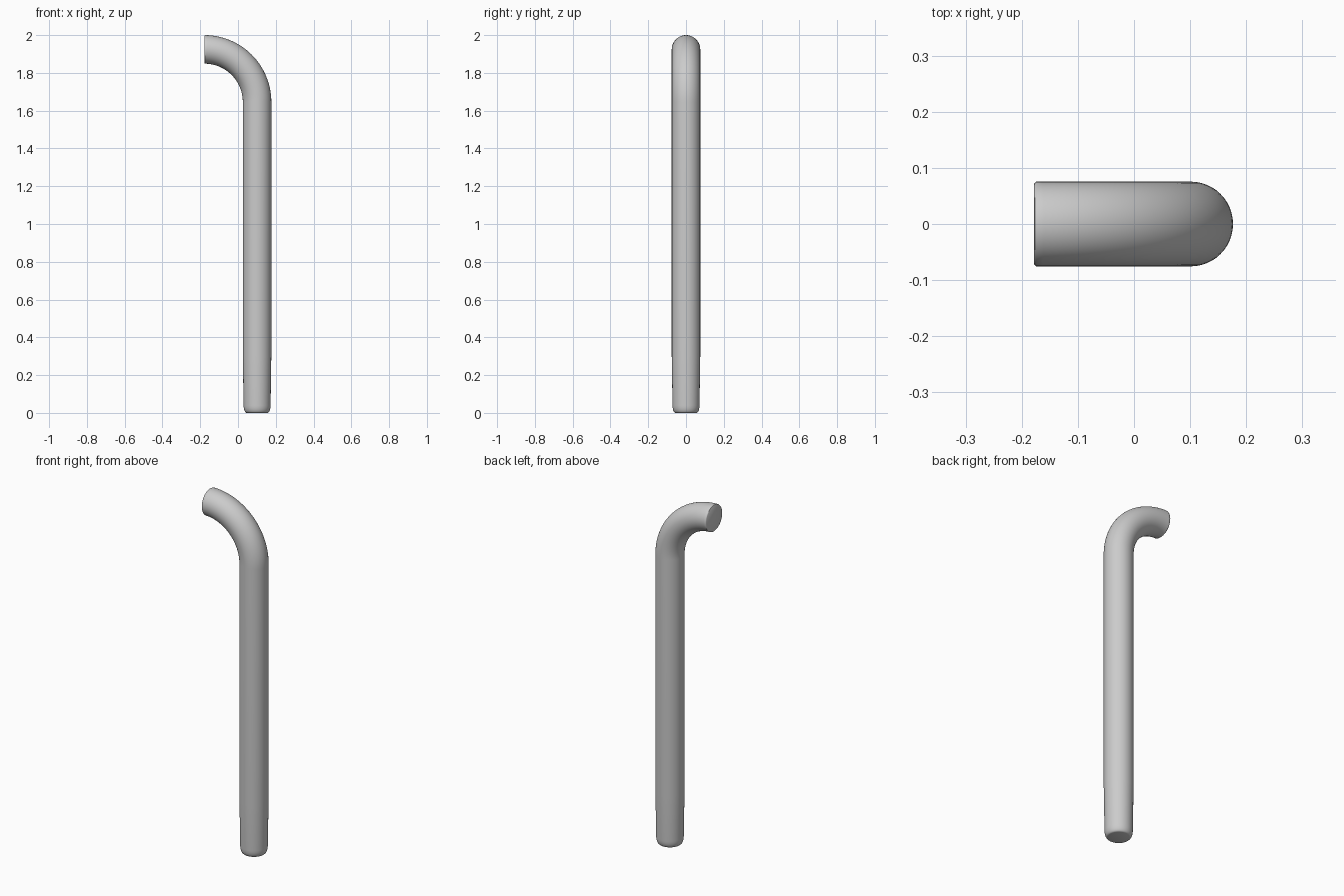
import bpy, bmesh, math
from mathutils import Vector

if "Cube" in bpy.data.objects:
    bpy.data.objects.remove(bpy.data.objects["Cube"])

SIDES = 48
R = 0.0755           # tube radius
BEND = 0.279         # bend radius of the centre line
CX, CZ = -0.178, 2.0 - R - BEND   # centre of the bend

bm = bmesh.new()
rings = []


def add_ring(x, z, angle, radius):
    """Ring around the centre line; angle 0 = heading up, 90 deg = heading to -x."""
    side = Vector((math.cos(angle), 0, math.sin(angle)))
    ring = []
    for i in range(SIDES):
        a = 2 * math.pi * i / SIDES
        p = Vector((x, 0, z)) + side * (radius * math.cos(a))
        p.y += radius * math.sin(a)
        ring.append(bm.verts.new(p))
    rings.append(ring)


# rounded foot and slightly tapered lower shaft
foot_r, fillet_r, fillet_h = 0.0715, 0.016, 0.04
for i in range(7):
    t = math.pi / 2 * i / 6
    add_ring(CX + BEND, fillet_h * (1 - math.cos(t)), 0,
             foot_r - fillet_r * (1 - math.sin(t)))
add_ring(CX + BEND, 0.25, 0, R - 0.001)
add_ring(CX + BEND, 0.30, 0, R)

# quarter-circle bend
for i in range(33):
    t = math.pi / 2 * i / 32
    if i == 32:
        t -= 0.004 / BEND
    add_ring(CX + BEND * math.cos(t), CZ + BEND * math.sin(t), t, R)

# small eased edge at the open end
for dx, dr in ((0.0015, 0.0015), (0.0, 0.004)):
    add_ring(CX + dx, CZ + BEND, math.pi / 2, R - dr)

# skin and caps
for a, b in zip(rings, rings[1:]):
    for i in range(SIDES):
        j = (i + 1) % SIDES
        bm.faces.new((a[i], a[j], b[j], b[i]))
bm.faces.new(rings[0])
bm.faces.new(rings[-1])
bmesh.ops.recalc_face_normals(bm, faces=bm.faces)

mesh = bpy.data.meshes.new("bent_pipe")
bm.to_mesh(mesh)
bm.free()
pipe = bpy.data.objects.new("bent_pipe", mesh)
bpy.context.collection.objects.link(pipe)
bpy.context.view_layer.objects.active = pipe
pipe.select_set(True)
bpy.ops.object.shade_smooth_by_angle(angle=math.radians(35))
